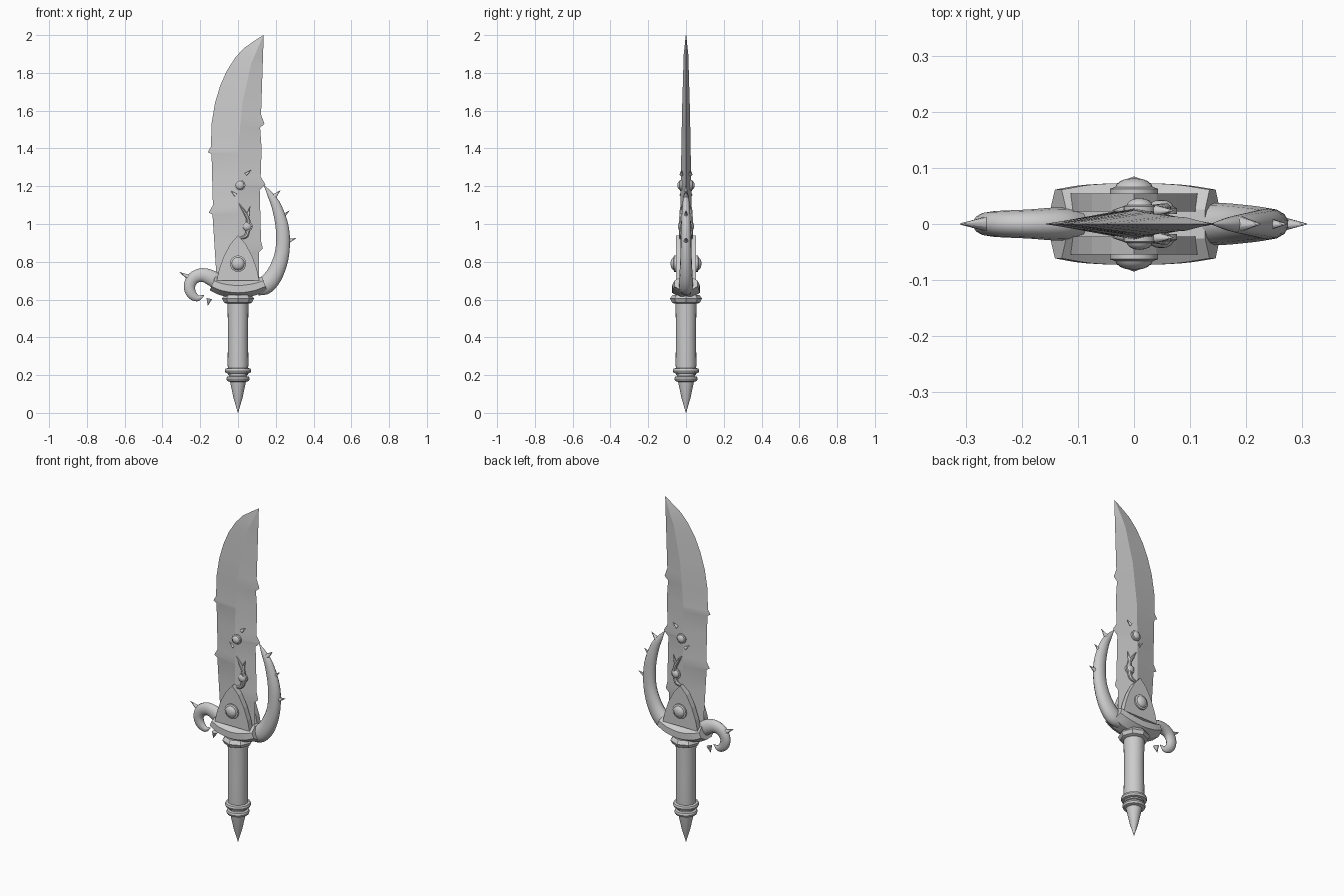
import bpy, bmesh, math
from mathutils import Vector

cube = bpy.data.objects.get("Cube")
if cube:
    bpy.data.objects.remove(cube, do_unlink=True)

# Single steel colour
steel = bpy.data.materials.new("grey_steel")
steel.use_nodes = True
colour = (0.6, 0.6, 0.6, 1)
steel.diffuse_color = colour
steel.node_tree.nodes["Principled BSDF"].inputs["Base Color"].default_value = colour


def finish(name, bm, smooth_angle=None):
    """Turn a bmesh into a named, shaded object."""
    bmesh.ops.recalc_face_normals(bm, faces=bm.faces)
    mesh = bpy.data.meshes.new(name)
    bm.to_mesh(mesh)
    bm.free()
    mesh.materials.append(steel)
    obj = bpy.data.objects.new(name, mesh)
    bpy.context.collection.objects.link(obj)
    if smooth_angle:
        bpy.ops.object.select_all(action="DESELECT")
        obj.select_set(True)
        bpy.context.view_layer.objects.active = obj
        bpy.ops.object.shade_smooth_by_angle(angle=math.radians(smooth_angle))
    return obj


def loft(name, rings, smooth_angle=None):
    """Skin a series of closed rings and cap both ends."""
    bm = bmesh.new()
    loops = [[bm.verts.new(p) for p in ring] for ring in rings]
    for low, high in zip(loops, loops[1:]):
        for i in range(len(low)):
            j = (i + 1) % len(low)
            bm.faces.new((low[i], low[j], high[j], high[i]))
    bm.faces.new(loops[0])
    bm.faces.new(loops[-1])
    return finish(name, bm, smooth_angle)


def spline(points, steps):
    """Smooth interpolation through tuples of any length."""
    pts = [Vector(p) for p in points]
    pts = [pts[0] * 2 - pts[1]] + pts + [pts[-1] * 2 - pts[-2]]
    result = []
    for a, b, c, d in zip(pts, pts[1:], pts[2:], pts[3:]):
        for k in range(steps):
            t = k / steps
            result.append(b + (c - a) * (t / 2) + (a * 2 - b * 5 + c * 4 - d) * (t * t / 2)
                          + (b * 3 - a - c * 3 + d) * (t ** 3 / 2))
    return result + [pts[-2]]


def tube(name, path, flatten, sides=14, steps=4, y=0, smooth_angle=40):
    """Tapered tube in the xz plane; path holds (x, z, radius)."""
    pts = spline(path, steps)
    rings = []
    for i, p in enumerate(pts):
        tangent = (pts[min(i + 1, len(pts) - 1)] - pts[max(i - 1, 0)]).xy.normalized()
        radius, ring = max(p.z, 0.001), []
        for k in range(sides):
            a = math.tau * (k + 0.5) / sides
            n = math.cos(a) * radius
            ring.append((p.x - tangent.y * n, y + math.sin(a) * radius * flatten, p.y + tangent.x * n))
        rings.append(ring)
    return loft(name, rings, smooth_angle)


def lathe(name, profile, axis="Z", centre=(0, 0, 0), sides=24, smooth_angle=35):
    """Revolve (radius, height) pairs about z, or about +y / -y."""
    rings = []
    for radius, height in profile:
        ring = []
        for k in range(sides):
            a = math.tau * k / sides
            u, v = radius * math.cos(a), radius * math.sin(a)
            local = {"Z": (u, v, height), "Y": (u, height, v), "-Y": (u, -height, v)}[axis]
            ring.append(Vector(local) + Vector(centre))
        rings.append(ring)
    return loft(name, rings, smooth_angle)


def thorn(name, base, tip, radius, y=0):
    """Small cone lying in the xz plane."""
    return tube(name, [(*base, radius), (*tip, 0.001)], 1, sides=8, steps=1, y=y, smooth_angle=50)


def lerp_at(table, z):
    """Piecewise linear lookup in (z, value) pairs."""
    for (z0, v0), (z1, v1) in zip(table, table[1:]):
        if z <= z1:
            return v0 + (v1 - v0) * (z - z0) / (z1 - z0)
    return table[-1][1]


# Blade: notched edges either side of a raised ridge
back_edge = [(0.66, -0.11), (1.05, -0.135), (1.06, -0.155), (1.1, -0.133), (1.37, -0.14),
             (1.38, -0.16), (1.41, -0.143), (1.53, -0.14), (1.64, -0.122), (1.73, -0.095),
             (1.81, -0.06), (1.88, -0.015), (1.93, 0.03), (1.965, 0.08), (2, 0.134)]
front_edge = [(0.66, 0.11), (0.85, 0.11), (0.87, 0.132), (0.91, 0.122), (1.18, 0.115), (1.21, 0.145),
              (1.25, 0.12), (1.4, 0.125), (1.51, 0.117), (1.53, 0.14), (1.58, 0.122), (2, 0.136)]
ridge_line = [(0.66, 0), (1.4, 0), (1.65, 0.025), (1.85, 0.07), (2, 0.135)]
ridge_half = [(0.66, 0.03), (1.2, 0.028), (1.6, 0.021), (1.9, 0.012), (2, 0.001)]
blade_rings = []
for z in sorted({z for table in (back_edge, front_edge, ridge_line, ridge_half) for z, _ in table}):
    ridge, half = lerp_at(ridge_line, z), lerp_at(ridge_half, z)
    blade_rings.append([(lerp_at(back_edge, z), 0, z), (ridge, -half, z),
                        (lerp_at(front_edge, z), 0, z), (ridge, half, z)])
loft("blade", blade_rings, 15)

# Guard body and the two horns that grow from it
tube("guard_body", [(-0.135, 0.685, 0.042), (-0.08, 0.665, 0.048), (0, 0.655, 0.05),
                    (0.08, 0.665, 0.048), (0.14, 0.685, 0.042)], 1.58, sides=8, smooth_angle=30)
tube("curled_horn", [(-0.11, 0.69, 0.04), (-0.14, 0.714, 0.042), (-0.188, 0.73, 0.037),
                     (-0.235, 0.714, 0.034), (-0.257, 0.672, 0.031), (-0.246, 0.63, 0.027),
                     (-0.214, 0.608, 0.018), (-0.18, 0.622, 0.002)], 0.7)
tube("knuckle_horn", [(0.1, 0.665, 0.045), (0.15, 0.68, 0.05), (0.2, 0.745, 0.045),
                      (0.234, 0.85, 0.039), (0.235, 0.975, 0.036), (0.205, 1.09, 0.027),
                      (0.172, 1.153, 0.017), (0.138, 1.205, 0.001)], 0.75)

# Thorns on the horns
for base, tip in [((-0.255, 0.715), (-0.31, 0.745)), ((-0.152, 0.605), (-0.16, 0.568)),
                  ((0.255, 0.905), (0.308, 0.925)), ((0.225, 1.03), (0.272, 1.07)),
                  ((0.185, 1.14), (0.225, 1.178))]:
    thorn("horn_thorn", base, tip, 0.016)

# Grip, collar, pommel rings and spike
lathe("grip", [(0.052, 0.2), (0.055, 0.26), (0.053, 0.42), (0.056, 0.62)])
lathe("grip_collar", [(0.06, 0.578), (0.075, 0.585), (0.085, 0.605), (0.07, 0.625)], sides=8)
for z, radius in [(0.223, 0.07), (0.18, 0.062)]:
    lathe("pommel_ring", [(radius - 0.02, z - 0.016), (radius - 0.004, z - 0.011), (radius, z),
                          (radius - 0.004, z + 0.011), (radius - 0.02, z + 0.016)])
lathe("pommel_spike", [(0.05, 0.22), (0.042, 0.165), (0.024, 0.08), (0.001, 0)])

# Fittings repeated on both faces of the blade
for side, axis in ((-1, "-Y"), (1, "Y")):
    # Arched triangular plate
    half_arch = [(0.113, 0.7), (0.1, 0.76), (0.075, 0.83), (0.04, 0.895)]
    arch = half_arch + [(0, 0.94)] + [(-x, z) for x, z in reversed(half_arch)]
    loft("cheek_plate", [[(x, side * y, z) for x, z in arch] for y in (0.022, 0.054)])

    # Domed rivets with a flat rim
    for x, z, radius, low, high in [(0, 0.79, 0.043, 0.05, 0.082), (0.01, 1.205, 0.029, 0.022, 0.046),
                                    (0.048, 0.987, 0.029, 0.018, 0.043)]:
        rise = high - low
        dome = [(radius, low), (radius, low + rise * 0.4), (radius * 0.78, low + rise * 0.5)]
        dome += [(radius * 0.74 * math.cos(a) + 0.0005, low + rise * (0.5 + 0.5 * math.sin(a)))
                 for a in (0.3, 0.7, 1.1, math.pi / 2)]
        lathe("rivet", dome, axis, (x, 0, z), sides=20)

    # Thorny vine winding up the blade
    tube("vine", [(0.015, 0.925, 0.008), (0.045, 0.94, 0.012), (0.055, 0.985, 0.012),
                  (0.052, 1.03, 0.011), (0.03, 1.07, 0.008), (0.004, 1.11, 0.001)],
         1, sides=8, y=side * 0.026)
    for base, tip in [((0.05, 1.04), (0.065, 1.095)), ((0.04, 1.262), (0.07, 1.285)),
                      ((-0.012, 1.153), (-0.038, 1.175))]:
        thorn("vine_thorn", base, tip, 0.01, y=side * 0.024)
